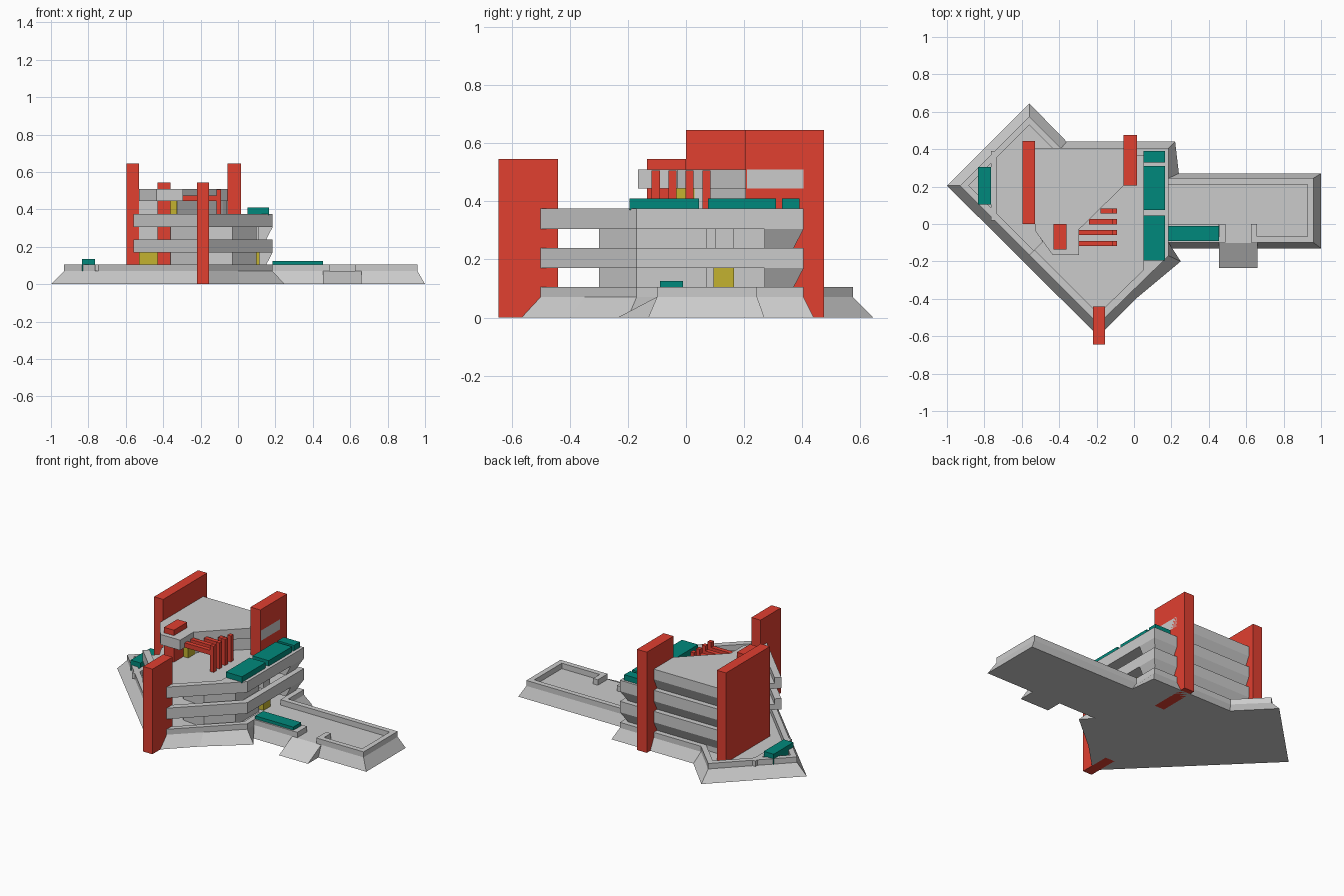
import bpy, bmesh
from mathutils import Vector

if "Cube" in bpy.data.objects:
    bpy.data.objects.remove(bpy.data.objects["Cube"])


def material(name, rgb):
    m = bpy.data.materials.new(name)
    m.diffuse_color = (*rgb, 1)
    m.use_nodes = True
    m.node_tree.nodes["Principled BSDF"].inputs["Base Color"].default_value = m.diffuse_color
    return m


RED = material("red", (0.75, 0.05, 0.03))
TEAL = material("teal", (0.0, 0.25, 0.2))
YELLOW = material("yellow", (0.55, 0.45, 0.03))


def prism(name, pts, z0, z1, mat=None, top=None):
    """Closed solid between a lower outline and an optional different upper outline."""
    bm = bmesh.new()
    lo = [bm.verts.new((x, y, z0)) for x, y in pts]
    hi = [bm.verts.new((x, y, z1)) for x, y in (top or pts)]
    bm.faces.new(lo)
    bm.faces.new(hi)
    for i in range(len(lo)):
        j = (i + 1) % len(lo)
        bm.faces.new((lo[i], lo[j], hi[j], hi[i]))
    bmesh.ops.recalc_face_normals(bm, faces=bm.faces)
    me = bpy.data.meshes.new(name)
    bm.to_mesh(me)
    bm.free()
    ob = bpy.data.objects.new(name, me)
    bpy.context.collection.objects.link(ob)
    if mat:
        me.materials.append(mat)
    return ob


def rect(x0, x1, y0, y1):
    return [(x0, y0), (x1, y0), (x1, y1), (x0, y1)]


def box(name, x0, x1, y0, y1, z0, z1, mat=None):
    return prism(name, rect(x0, x1, y0, y1), z0, z1, mat)


def parapet(name, path, width, z0, z1):
    """Wall following an open path, thickened to its left with mitred corners."""
    p = [Vector(q) for q in path]
    norms = []
    for a, b in zip(p, p[1:]):
        d = (b - a).normalized()
        norms.append(Vector((-d.y, d.x)))
    inner = []
    for i, q in enumerate(p):
        a, b = norms[max(i - 1, 0)], norms[min(i, len(norms) - 1)]
        inner.append(q + (a + b) * (width / (1 + a.dot(b))))
    prism(name, [tuple(q) for q in p + inner[::-1]], z0, z1)


# Battered plinth
foot = [(-1, .205), (-.19, -.6), (.01, -.4), (.25, -.2), (.187, -.13), (1, -.13),
        (1, .27), (.24, .27), (.22, .44), (-.36, .44), (-.56, .645)]
deck = [(-.93, .205), (-.19, -.535), (0, -.35), (.185, -.17), (.185, -.1), (.96, -.1),
        (.96, .245), (.185, .245), (.185, .405), (-.39, .405), (-.56, .575)]
prism("plinth", foot, 0, .07, top=deck)

# Plinth parapet, open at the entrance
parapet("plinth_parapet",
        [(.625, 0), (.625, -.1), (.96, -.1), (.96, .245), (.185, .245), (.185, .405),
         (-.39, .405), (-.56, .575), (-.93, .205), (-.19, -.535), (.185, -.17),
         (.185, -.1), (.49, -.1), (.49, 0)], .033, .07, .105)
box("wing_planter", .15, .455, -.1, 0, .07, .105)
box("wing_planting", .185, .455, -.09, -.01, .10, .125, TEAL)
box("corner_cross_wall", -.765, -.735, .02, .39, .07, .105)
box("corner_planting", -.835, -.765, .105, .305, .07, .135, TEAL)

# Entrance ramp
prism("entrance_ramp", rect(.455, .66, -.235, -.09), 0, .07, top=rect(.455, .66, -.102, -.09))

# Recessed core walls
prism("core_walls", [(-.53, .37), (-.53, 0), (-.43, 0), (-.4, -.07), (-.19, -.28), (-.03, -.3),
                     (.1, -.17), (.1, .07), (.04, .07), (.04, .37)], .07, .34)
box("east_pier", .03, .11, .1, .165, .07, .32)
box("east_door", .03, .115, .095, .165, .07, .17, YELLOW)
box("front_door", -.53, -.43, -.03, .03, .07, .17, YELLOW)

# Projecting floor bands with balcony parapets, and the leaning north walls below them
floor = [(-.53, .405), (-.53, -.02), (-.49, -.095), (-.56, -.165), (-.19, -.535),
         (.185, -.17), (.185, .405)]
edge = [(-.56, -.165), (-.19, -.535), (.185, -.17), (.185, .405), (-.53, .405)]
for i, z in enumerate((.17, .305)):
    prism(f"floor_band_{i}", floor, z, z + .035)
    parapet(f"band_parapet_{i}", edge, .04, z + .035, z + .07)
    prism(f"leaning_wall_{i}", rect(-.53, .15, .27, .37), z - .067, z,
          top=rect(-.53, .185, .27, .405))

# Roof planter on the east side
prism("roof_planter", [(.05, -.3), (.185, -.17), (.185, .405), (.05, .405)], .335, .375)
for i, (a, b) in enumerate(((-.195, .045), (.075, .31), (.33, .39))):
    box(f"roof_planting_{i}", .05, .165, a, b, .37, .41, TEAL)

# Penthouse
prism("penthouse_roof", [(-.53, .405), (-.53, -.035), (-.435, -.165), (-.295, -.165),
                         (-.295, -.03), (-.05, .21), (.015, .21), (.015, .405)], .445, .51)
prism("penthouse_walls", [(-.53, .37), (-.53, 0), (-.34, 0), (-.32, .06), (-.08, .28), (0, .37)],
      .34, .445)
prism("penthouse_leaning_wall", rect(-.53, 0, .3, .37), .373, .445, top=rect(-.53, .015, .3, .405))
box("penthouse_door", -.37, -.325, -.04, .03, .34, .445, YELLOW)

# Tall red fins
box("west_fin", -.595, -.53, 0, .445, .07, .645, RED)
box("north_fin", -.055, .015, .205, .475, 0, .645, RED)
box("south_fin", -.22, -.155, -.645, -.44, 0, .545, RED)
box("inner_pier", -.43, -.36, -.135, 0, .07, .545, RED)

# Pergola on the roof terrace
for i in range(4):
    y = -.118 + i * .058
    box(f"pergola_beam_{i}", -.3 + .06 * max(i - 1, 0), -.09, y, y + .028, .445, .475, RED)
    box(f"pergola_post_{i}", -.115, -.09, y, y + .028, .34, .507, RED)
